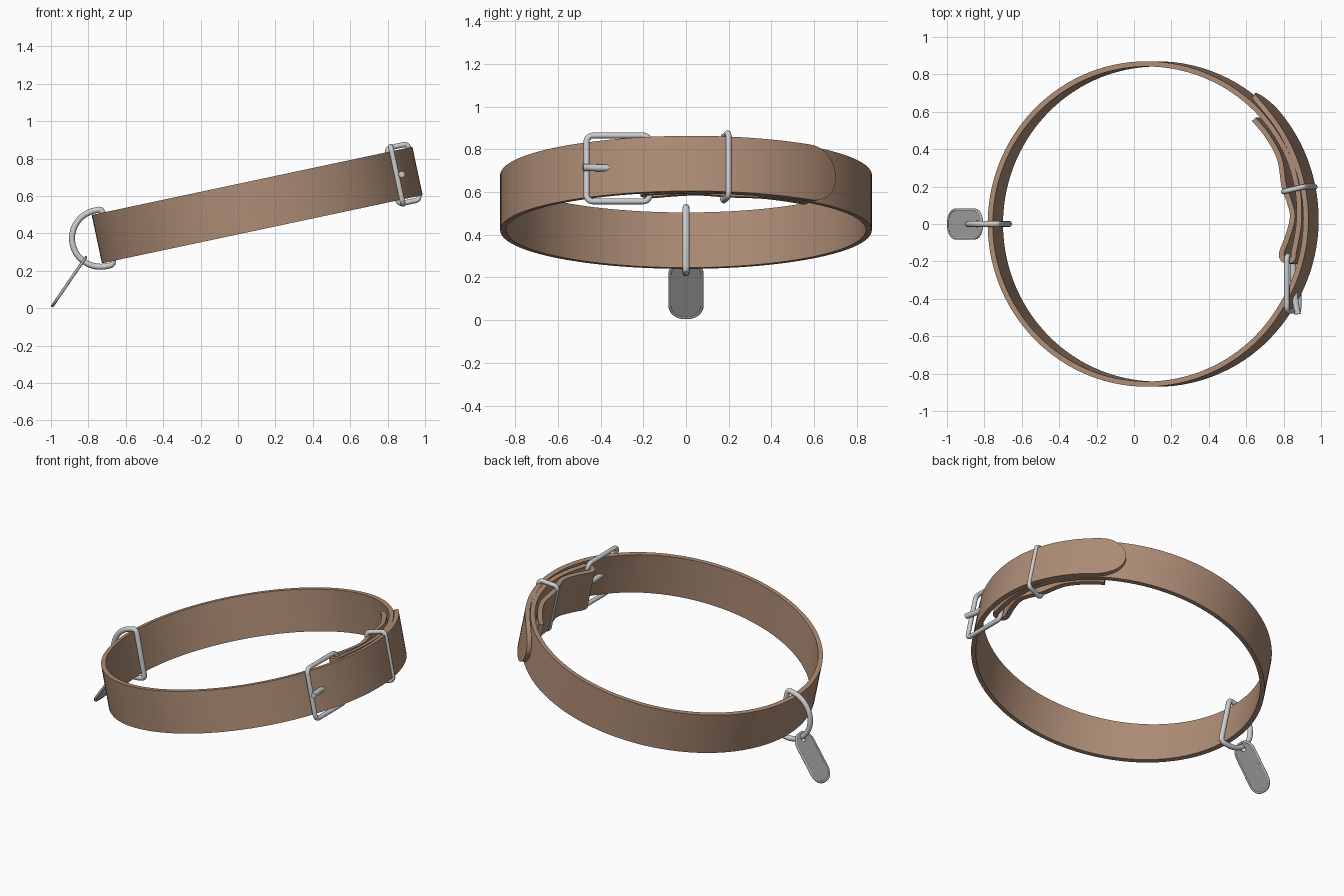
import bpy, bmesh, math
from mathutils import Matrix, Vector

if "Cube" in bpy.data.objects:
    bpy.data.objects.remove(bpy.data.objects["Cube"])


def material(name, rgb):
    m = bpy.data.materials.new(name)
    m.diffuse_color = (*rgb, 1)
    m.use_nodes = True
    m.node_tree.nodes["Principled BSDF"].inputs["Base Color"].default_value = m.diffuse_color
    return m


leather = material("tan leather", (0.42, 0.265, 0.18))
steel = material("polished steel", (0.60, 0.61, 0.62))
tag_grey = material("tag grey", (0.43, 0.43, 0.43))

# Tilted collar frame: local x = across collar, y = along, z = strap width
FRAME = Matrix.Translation((0.096, 0, 0.55)) @ Matrix.Rotation(math.radians(-12), 4, 'Y')


def finish(obj, mat, matrix):
    obj.data.materials.clear()
    obj.data.materials.append(mat)
    obj.matrix_world = matrix
    bpy.ops.object.select_all(action='DESELECT')
    obj.select_set(True)
    bpy.context.view_layer.objects.active = obj
    if obj.type == 'CURVE':
        bpy.ops.object.convert(target='MESH')
        obj = bpy.context.view_layer.objects.active
    bpy.ops.object.shade_smooth_by_angle(angle=math.radians(35))
    return obj


def curve(name, loops, mat, matrix, radius=0.0, extrude=0.0, closed=True):
    """Round rod along a path, or a flat plate when extrude is set."""
    cu = bpy.data.curves.new(name, 'CURVE')
    cu.dimensions = '2D' if extrude else '3D'
    if extrude:
        cu.fill_mode = 'BOTH'
    cu.extrude = extrude
    cu.bevel_depth = radius
    cu.bevel_resolution = 4
    cu.use_fill_caps = True
    for pts in loops:
        s = cu.splines.new('POLY')
        s.points.add(len(pts) - 1)
        for p, co in zip(s.points, pts):
            p.co = (*co, 1)
        s.use_cyclic_u = closed
    obj = bpy.data.objects.new(name, cu)
    bpy.context.collection.objects.link(obj)
    return finish(obj, mat, matrix)


def rounded_rect(w, h, r, n=8):
    pts = []
    for k, (sx, sy) in enumerate([(1, 1), (-1, 1), (-1, -1), (1, -1)]):
        for i in range(n + 1):
            a = math.pi / 2 * (k + i / n)
            pts.append((sx * (w / 2 - r) + r * math.cos(a),
                        sy * (h / 2 - r) + r * math.sin(a)))
    return pts


def polar(deg, r):
    a = math.radians(deg)
    return Vector((r * math.cos(a), r * math.sin(a)))


# Strap path: folded-back end, turn round the buckle bar, loop, outer flap
R, HALF_W, THICK = 0.856, 0.132, 0.028
fold = [(.585, .56), (.66, .47), (.725, .35), (.75, .2), (.775, .13), (.795, .06),
        (.79, 0), (.765, -.08), (.738, -.15), (.742, -.185), (.77, -.2),
        (.798, -.185), (.803, -.15), (.818, -.08), (.83, 0), (.832, .1),
        (.82, .2), (.78, .34), (.705, .48), (.605, .605), (.50, .695)]
fold = [Vector(p) for p in fold]
path = []
for i in range(len(fold) - 2):
    p0, p1, p2, p3 = fold[max(i - 1, 0)], fold[i], fold[i + 1], fold[i + 2]
    for k in range(6):
        t = k / 6
        path.append(0.5 * (2 * p1 + (p2 - p0) * t + (2 * p0 - 5 * p1 + 4 * p2 - p3) * t ** 2
                           + (3 * p1 - p0 - 3 * p2 + p3) * t ** 3))
path += [polar(d, R) for d in range(45, 330, 3)]
widths = [HALF_W] * len(path)
TIP, TIP_LEN = 411, 10.5
flap = [330 + 2 * i for i in range(36)]
flap += [TIP - TIP_LEN * (1 - math.sin(math.pi / 2 * i / 14)) for i in range(1, 15)]
for d in flap:
    path.append(polar(d, R + 0.032 * min(1, (d - 330) / 75)))
    f = max(0, (d - (TIP - TIP_LEN)) / TIP_LEN)
    widths.append(max(0.012, HALF_W * math.sqrt(max(0, 1 - f * f))))

# Strap mesh: rectangular section swept along the path
bm = bmesh.new()
rows = []
for i, (p, w) in enumerate(zip(path, widths)):
    t = (path[min(i + 1, len(path) - 1)] - path[max(i - 1, 0)]).normalized()
    n = Vector((t.y, -t.x)) * THICK / 2
    rows.append([bm.verts.new((*(p + s * n), z * w))
                 for s, z in ((1, 1), (1, -1), (-1, -1), (-1, 1))])
for a, b in zip(rows, rows[1:]):
    for k in range(4):
        bm.faces.new((a[k], a[(k + 1) % 4], b[(k + 1) % 4], b[k]))
bm.faces.new(rows[0])
bm.faces.new(rows[-1])
bmesh.ops.recalc_face_normals(bm, faces=bm.faces)
me = bpy.data.meshes.new("strap")
bm.to_mesh(me)
bm.free()
strap = bpy.data.objects.new("strap", me)
bpy.context.collection.objects.link(strap)
finish(strap, leather, FRAME)

# Buckle frame and prong
curve("buckle_frame", [[(0.77, -0.318 + y, z) for y, z in rounded_rect(0.295, 0.315, 0.03)]],
      steel, FRAME, 0.014)
curve("buckle_prong", [[(0.77, -0.17, 0), (0.772, -0.3, 0), (0.785, -0.42, 0), (0.797, -0.482, 0)]],
      steel, FRAME, 0.017, closed=False)

# Keeper loop round the strap layers
curve("keeper_loop", [[(0.826 + x, 0, z) for x, z in rounded_rect(0.118, 0.305, 0.022)]],
      steel, FRAME @ Matrix.Rotation(math.radians(13), 4, 'Z'), 0.014)

# D-ring: half circle outside, straight bar inside the collar
arc = [(-0.85 - 0.152 * math.sin(math.pi * i / 32), 0, 0.152 * math.cos(math.pi * i / 32))
       for i in range(33)]
bar = [(-0.826, 0, -0.152), (-0.814, 0, -0.146), (-0.81, 0, -0.134),
       (-0.81, 0, 0.134), (-0.814, 0, 0.146), (-0.826, 0, 0.152)]
curve("d_ring", [arc + bar], steel, FRAME, 0.016)

# Hanging tag: plate with a hole and a raised rim
up = Vector((0.565, 0, 0.825)).normalized()
side = Vector((0, 1, 0))
normal = side.cross(up)
tag_m = Matrix((side, up, normal)).transposed().to_4x4()
tag_m.translation = (-0.903, 0, 0.142)
outline = rounded_rect(0.15, 0.312, 0.066, 10)
hole = [(0.02 * math.cos(a * math.pi / 10), 0.126 + 0.02 * math.sin(a * math.pi / 10))
        for a in range(20)]
curve("tag_plate", [[(x, y, 0) for x, y in outline], [(x, y, 0) for x, y in hole]],
      tag_grey, tag_m, extrude=0.005)
curve("tag_rim", [[(x, y, 0) for x, y in outline]], tag_grey, tag_m, 0.008)
